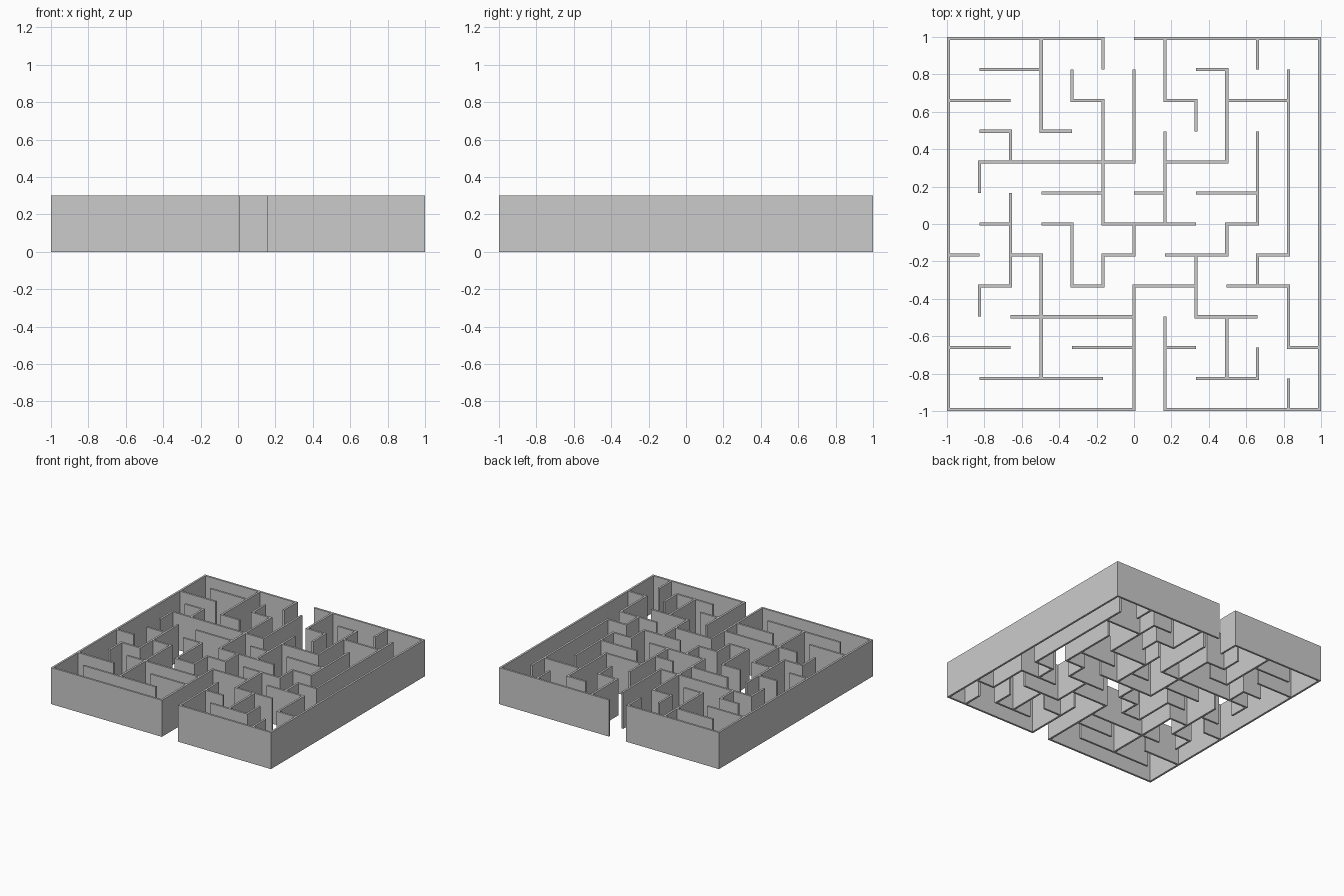
import bpy, bmesh

if "Cube" in bpy.data.objects:
    bpy.data.objects.remove(bpy.data.objects["Cube"])

N = 12                    # cells per side
S = 2 / (N + 0.1)         # cell pitch
H = S * 0.05              # half wall thickness
HEIGHT = 0.3

# Wall runs along x, one entry per grid line from front to back: "start-end"
ROWS = ["0-6 7-12", "1-5 8-10", "0-2 4-6 7-8 11-12", "2-6 8-10",
        "1-2 4-5 6-8 9-11", "0-1 2-3 5-6 7-9 10-11", "1-2 3-4 5-8 9-10",
        "3-5 6-7 8-10", "1-6 7-9", "1-2 3-4", "0-2 4-5 7-8 9-11",
        "1-3 8-9", "0-5 6-12"]
# Wall runs along y, one entry per grid line from left to right
COLS = ["0-12", "3-4 7-8", "4-7 8-9", "1-5 9-12", "4-6 10-11",
        "4-5 6-10 11-12", "0-4 5-6 8-11", "0-3 6-9 10-12", "3-5 9-10",
        "1-3 5-6 8-11", "1-2 4-5 6-9 11-12", "0-1 2-4 5-11", "0-12"]


def runs(lines):
    return [(i, *map(int, r.split("-")))
            for i, line in enumerate(lines) for r in line.split()]


def pos(i):
    return (i - N / 2) * S


# Footprint rectangles; x runs are lengthened where they meet a y run
rects = []
col_runs = runs(COLS)
for j, a, b in runs(ROWS):
    ea, eb = (H * any(c == k and lo <= j <= hi for c, lo, hi in col_runs)
              for k in (a, b))
    rects.append((pos(a) - ea, pos(b) + eb, pos(j) - H, pos(j) + H))
for i, a, b in col_runs:
    rects.append((pos(i) - H, pos(i) + H, pos(a), pos(b)))

# Merge the rectangles into one flat footprint
lines = sorted(pos(i) + d for i in range(N + 1) for d in (-H, 0, H))
bm = bmesh.new()
for x0, x1 in zip(lines, lines[1:]):
    for y0, y1 in zip(lines, lines[1:]):
        cx, cy = (x0 + x1) / 2, (y0 + y1) / 2
        if any(r[0] < cx < r[1] and r[2] < cy < r[3] for r in rects):
            bm.faces.new([bm.verts.new((x, y, 0)) for x, y in
                          ((x0, y0), (x1, y0), (x1, y1), (x0, y1))])
bmesh.ops.remove_doubles(bm, verts=bm.verts, dist=1e-5)

# Raise the footprint into walls
ext = bmesh.ops.extrude_face_region(bm, geom=bm.faces[:], use_keep_orig=True)
top = [g for g in ext["geom"] if isinstance(g, bmesh.types.BMVert)]
bmesh.ops.translate(bm, verts=top, vec=(0, 0, HEIGHT))
bmesh.ops.recalc_face_normals(bm, faces=bm.faces)
bmesh.ops.dissolve_limit(bm, angle_limit=0.02, verts=bm.verts, edges=bm.edges)

mesh = bpy.data.meshes.new("maze_walls")
bm.to_mesh(mesh)
bm.free()
bpy.context.collection.objects.link(bpy.data.objects.new("maze_walls", mesh))
